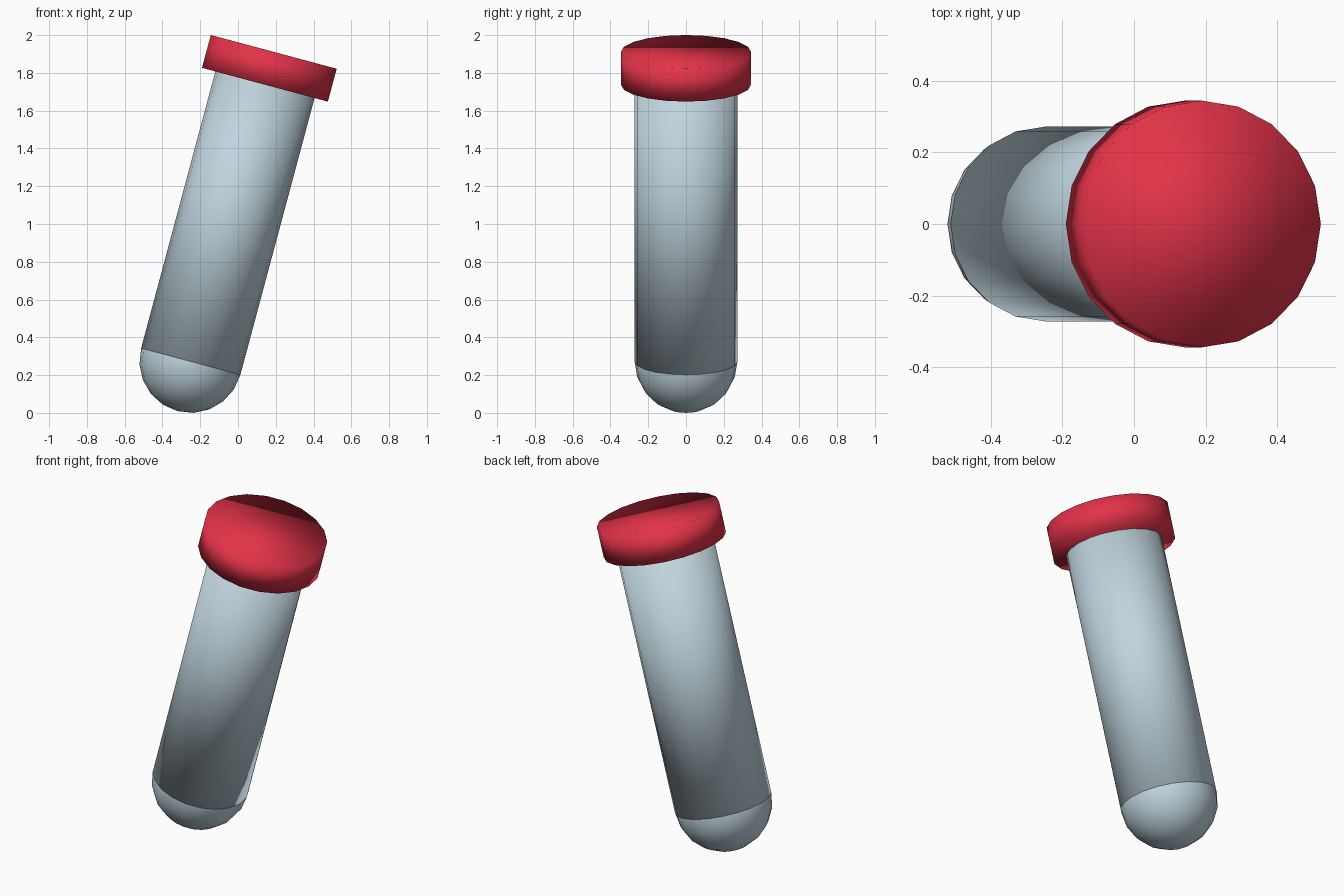
import bpy
import math
from mathutils import Vector

if "Cube" in bpy.data.objects:
    bpy.data.objects.remove(bpy.data.objects["Cube"])

TILT = math.radians(15)
AXIS = Vector((math.sin(TILT), 0, math.cos(TILT)))
JOINT = Vector((-0.25, 0, 0.272))      # centre of the rounded end
RADIUS, SIDES = 0.272, 20
CAP_BOTTOM, CAP_TOP = 1.517, 1.697     # distances along the axis


def material(name, colour):
    m = bpy.data.materials.new(name)
    m.diffuse_color = (*colour, 1)
    m.use_nodes = True
    m.node_tree.nodes["Principled BSDF"].inputs["Base Color"].default_value = m.diffuse_color
    return m


glass = material("pale blue grey", (0.53, 0.66, 0.73))
red = material("red", (0.76, 0.032, 0.065))


def finish(name, mat):
    obj = bpy.context.object
    obj.name = name
    obj.data.materials.append(mat)
    bpy.ops.object.shade_smooth()


def tilted_cylinder(name, radius, start, end, mat):
    bpy.ops.mesh.primitive_cylinder_add(
        vertices=SIDES, radius=radius, depth=end - start,
        location=JOINT + AXIS * (start + end) / 2, rotation=(0, TILT, 0))
    finish(name, mat)


# long tube, its top tucked into the stopper
tilted_cylinder("tube", RADIUS, 0, CAP_BOTTOM + 0.05, glass)

# rounded bottom
bpy.ops.mesh.primitive_uv_sphere_add(
    segments=SIDES, ring_count=10, radius=RADIUS,
    location=JOINT, rotation=(0, TILT, 0))
finish("rounded_bottom", glass)

# wide stopper
tilted_cylinder("stopper", 0.345, CAP_BOTTOM, CAP_TOP, red)
